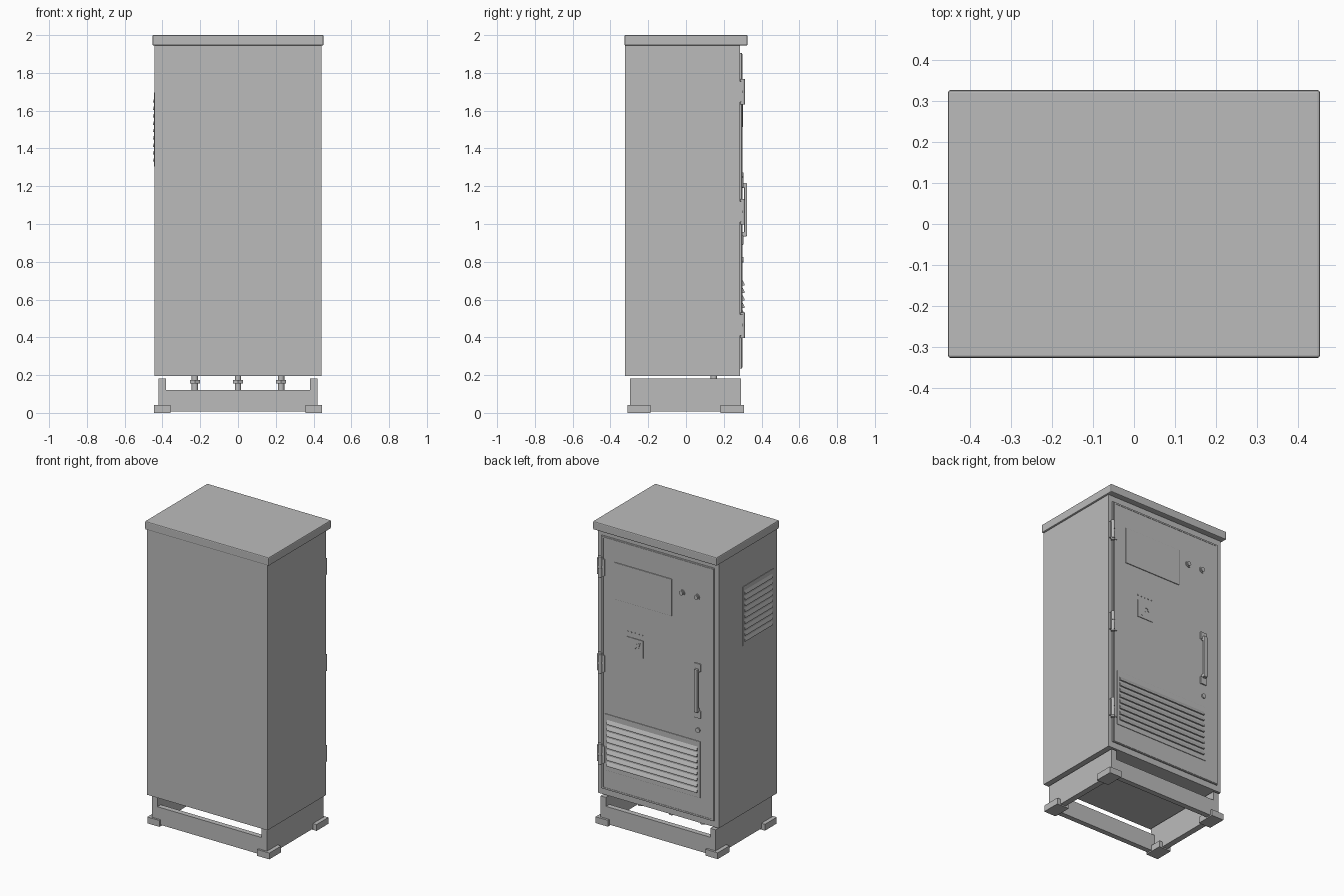
import bpy, bmesh, math
from mathutils import Vector

if "Cube" in bpy.data.objects:
    bpy.data.objects.remove(bpy.data.objects["Cube"])

grey = bpy.data.materials.new("cabinet grey")
grey.diffuse_color = (0.5, 0.5, 0.5, 1)
grey.use_nodes = True
grey.node_tree.nodes["Principled BSDF"].inputs["Base Color"].default_value = grey.diffuse_color


def finish(name, bm, smooth=False):
    bmesh.ops.recalc_face_normals(bm, faces=bm.faces)
    me = bpy.data.meshes.new(name)
    bm.to_mesh(me)
    bm.free()
    me.materials.append(grey)
    ob = bpy.data.objects.new(name, me)
    bpy.context.collection.objects.link(ob)
    if smooth:
        bpy.ops.object.select_all(action='DESELECT')
        ob.select_set(True)
        bpy.context.view_layer.objects.active = ob
        bpy.ops.object.shade_smooth_by_angle()
    return ob


def box(name, x, y, z, bevel=0):
    """Box from (min, max) ranges on each axis."""
    bm = bmesh.new()
    bmesh.ops.create_cube(bm, size=1)
    for v in bm.verts:
        v.co = Vector([(r[0] + r[1]) / 2 + c * (r[1] - r[0])
                       for c, r in zip(v.co, (x, y, z))])
    if bevel:
        bmesh.ops.bevel(bm, geom=bm.edges[:], offset=bevel, segments=2,
                        profile=0.5, affect='EDGES')
    return finish(name, bm)


def cyl(name, centre, radius, length, axis='Z', sides=20):
    bm = bmesh.new()
    bmesh.ops.create_cone(bm, cap_ends=True, segments=sides, radius1=radius,
                          radius2=radius, depth=length)
    ob = finish(name, bm, True)
    ob.location = centre
    if axis == 'Y':
        ob.rotation_euler.x = math.pi / 2
    return ob


def prism(name, points, direction):
    """Extrude a planar outline along a direction."""
    bm = bmesh.new()
    f = bm.faces.new([bm.verts.new(p) for p in points])
    ext = bmesh.ops.extrude_face_region(bm, geom=[f])['geom']
    bmesh.ops.translate(bm, vec=direction,
                        verts=[g for g in ext if isinstance(g, bmesh.types.BMVert)])
    bm.faces.ensure_lookup_table()
    return finish(name, bm)


# Cabinet shell and overhanging roof
box("cabinet_body", (-0.441, 0.441), (-0.322, 0.287), (0.195, 1.946))
box("roof", (-0.453, 0.453), (-0.326, 0.326), (1.945, 2.0), 0.006)

# Door with a slightly raised rim
DOOR = 0.296
box("door", (-0.41, 0.415), (0.285, DOOR), (0.235, 1.905), 0.003)
for x in (-0.405, 0.397):
    box("door_rim_side", (x, x + 0.008), (DOOR - 0.002, DOOR + 0.002), (0.24, 1.9))
for z in (0.24, 1.892):
    box("door_rim_end", (-0.405, 0.405), (DOOR - 0.002, DOOR + 0.002), (z, z + 0.008))

# Hinges: leaf pair and barrel with knuckles
for z in (0.465, 1.065, 1.70):
    box("hinge_leaf", (0.385, 0.438), (0.286, 0.301), (z - 0.055, z + 0.055))
    cyl("hinge_barrel", (0.418, 0.300, z), 0.012, 0.135)
    for dz in (-0.032, 0.032):
        cyl("hinge_knuckle", (0.418, 0.300, z + dz), 0.0135, 0.05)

# Display panel
box("display_panel", (-0.105, 0.316), (DOOR - 0.002, DOOR + 0.005), (1.512, 1.755), 0.002)

# Indicator knobs and lock
for x in (-0.178, -0.287):
    cyl("indicator_collar", (x, DOOR + 0.002, 1.685), 0.021, 0.006, 'Y')
    cyl("indicator_knob", (x, DOOR + 0.006, 1.685), 0.014, 0.012, 'Y')
cyl("lock", (-0.297, DOOR + 0.003, 0.81), 0.015, 0.012, 'Y')

# Warning plate with a raised bolt and a row of studs above it
box("warning_plate", (0.105, 0.222), (DOOR - 0.002, DOOR + 0.004), (1.175, 1.29))
bolt = [(0.195, 1.195), (0.142, 1.247), (0.162, 1.252), (0.122, 1.272),
        (0.136, 1.230), (0.148, 1.240), (0.188, 1.190)]
prism("warning_bolt", [(x, DOOR + 0.003, z) for x, z in bolt], (0, 0.005, 0))
for i in range(5):
    cyl("plate_stud", (0.11 + i * 0.027, DOOR + 0.001, 1.325), 0.004, 0.006, 'Y', 8)

# Door handle on two mounts
for z in (0.915, 1.225):
    box("handle_mount", (-0.318, -0.272), (DOOR - 0.002, DOOR + 0.008), (z - 0.025, z + 0.025), 0.002)
for z in (0.945, 1.205):
    box("handle_arm", (-0.306, -0.284), (DOOR, 0.32), (z - 0.012, z + 0.012))
box("handle_grip", (-0.308, -0.282), (0.308, 0.323), (0.935, 1.215), 0.004)

# Lower door louvres
box("door_vent_frame", (-0.312, 0.382), (DOOR - 0.002, DOOR + 0.004), (0.365, 0.737), 0.002)
for i in range(8):
    z = 0.398 + i * 0.0395
    y = DOOR + 0.003
    prism("door_louvre", [(-0.295, y, z), (-0.295, y + 0.011, z),
                          (-0.295, y + 0.011, z + 0.006), (-0.295, y, z + 0.028)],
          (0.66, 0, 0))

# Side louvres
box("side_vent_frame", (-0.444, -0.439), (-0.28, 0.038), (1.305, 1.695))
for i in range(9):
    z = 1.33 + i * 0.039
    prism("side_louvre", [(-0.443, 0.025, z), (-0.45, 0.025, z),
                          (-0.45, 0.025, z + 0.005), (-0.443, 0.025, z + 0.028)],
          (0, -0.29, 0))

# Plinth: side plates, cross beams, foot pads
for s in (-1, 1):
    box("plinth_side", sorted((s * 0.381, s * 0.42)), (-0.297, 0.291), (0.008, 0.181))
    for y in ((-0.31, -0.187), (0.183, 0.306)):
        box("foot_pad", sorted((s * 0.357, s * 0.446)), y, (0, 0.042))
for y in ((-0.297, -0.262), (0.256, 0.291)):
    box("plinth_beam", (-0.385, 0.385), y, (0.008, 0.122))

# Cable glands under the floor
for x in (-0.228, 0, 0.228):
    cyl("gland_stem", (x, 0.148, 0.158), 0.017, 0.08)
    cyl("gland_nut", (x, 0.148, 0.164), 0.03, 0.018, 'Z', 6)
